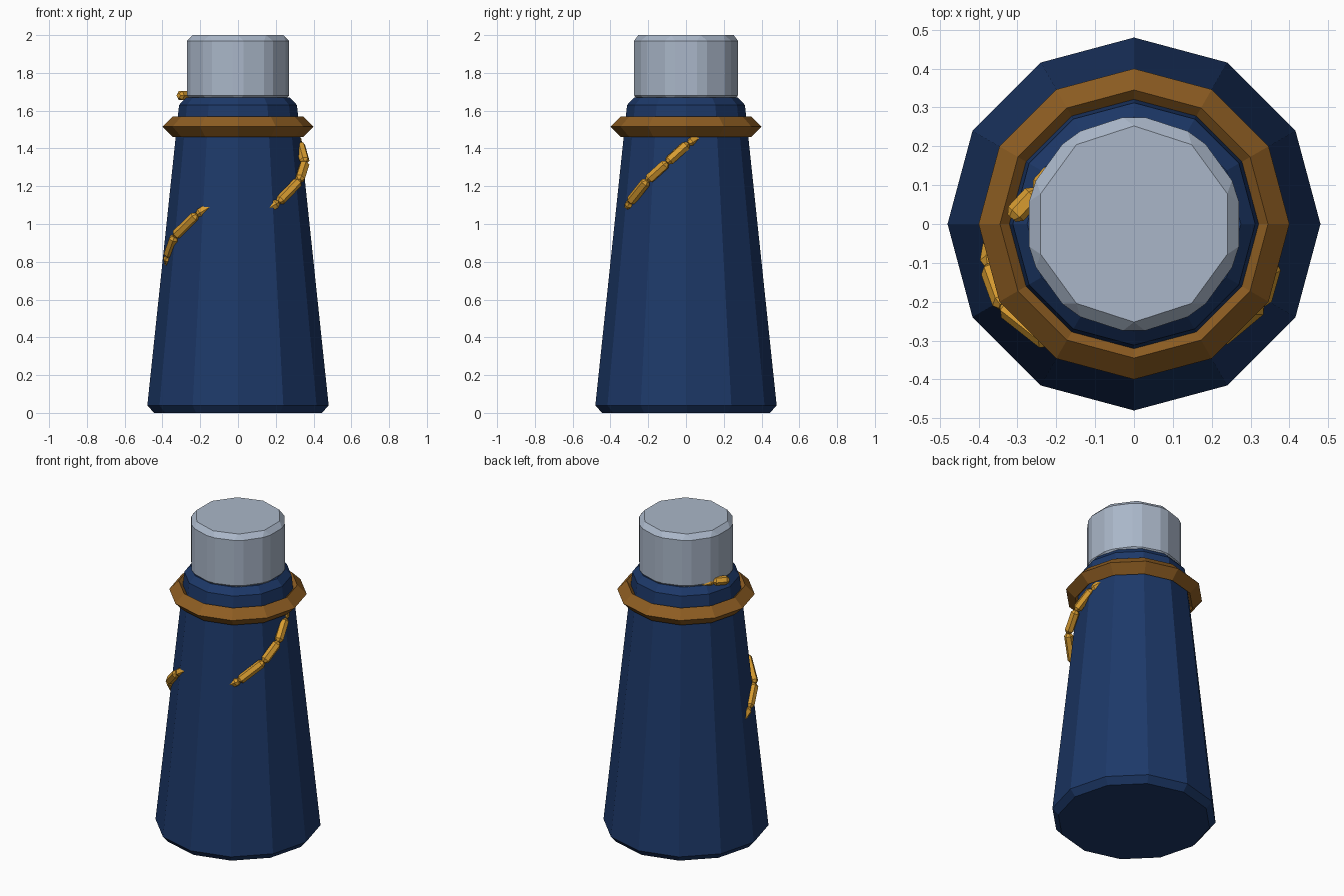
import bpy
import bmesh
from math import pi, sin, cos
from mathutils import Vector, Matrix

cube = bpy.data.objects.get("Cube")
if cube:
    bpy.data.objects.remove(cube, do_unlink=True)


def material(name, rgb):
    mat = bpy.data.materials.new(name)
    mat.use_nodes = True
    color = (*rgb, 1)
    mat.diffuse_color = color
    mat.node_tree.nodes["Principled BSDF"].inputs["Base Color"].default_value = color
    return mat


def finish(bm, name, mat):
    bmesh.ops.recalc_face_normals(bm, faces=bm.faces)
    mesh = bpy.data.meshes.new(name)
    bm.to_mesh(mesh)
    bm.free()
    mesh.materials.append(mat)
    obj = bpy.data.objects.new(name, mesh)
    bpy.context.collection.objects.link(obj)
    return obj


def lathe(name, profile, sides, mat, closed=False):
    """Spin (radius, z) points around z; a vertex always lies on the y axis."""
    bm = bmesh.new()
    rings = []
    for r, z in profile:
        angles = [pi / 2 + 2 * pi * i / sides for i in range(sides)]
        rings.append([bm.verts.new((r * cos(a), r * sin(a), z)) for a in angles])
    pairs = list(zip(rings, rings[1:]))
    if closed:
        pairs.append((rings[-1], rings[0]))
    else:
        bm.faces.new(rings[0])
        bm.faces.new(rings[-1])
    for low, high in pairs:
        for i in range(sides):
            j = (i + 1) % sides
            bm.faces.new((low[i], low[j], high[j], high[i]))
    return finish(bm, name, mat)


navy = material("navy", (0.012, 0.04, 0.14))
steel = material("steel", (0.40, 0.47, 0.58))
bronze = material("bronze", (0.27, 0.11, 0.016))
gold = material("gold", (0.68, 0.33, 0.03))

# Tapered bottle body with chamfered rims
lathe("bottle_body", [(0.445, 0), (0.48, 0.04), (0.312, 1.63), (0.275, 1.67)], 12, navy)

# Collar with a diamond cross-section
lathe("collar_ring", [(0.40, 1.515), (0.345, 1.57), (0.29, 1.515), (0.345, 1.46)],
      12, bronze, closed=True)

# Ten-sided cap, all edges chamfered
cap = lathe("cap", [(0.284, 1.65), (0.284, 2.0)], 10, steel)
bevel = cap.modifiers.new("chamfer", "BEVEL")
bevel.width = 0.03
bevel.segments = 1
bevel.limit_method = "ANGLE"
bevel.angle_limit = 0.3

# Winding cord of chamfered links that dips in and out of the body
path = [Vector(p) for p in (
    (-0.35, 0.02, 0.73), (-0.372, -0.11, 0.83), (-0.335, -0.212, 0.935),
    (-0.217, -0.305, 1.05), (-0.10, -0.30, 1.12), (0.09, -0.30, 1.04),
    (0.215, -0.297, 1.115), (0.325, -0.205, 1.23), (0.355, -0.10, 1.325),
    (0.327, 0.01, 1.425), (0.20, 0.16, 1.53), (0, 0.22, 1.62),
    (-0.20, 0.14, 1.67), (-0.25, 0.085, 1.68), (-0.315, 0.015, 1.68))]
bm = bmesh.new()
for a, b in zip(path, path[1:]):
    axis = b - a
    turn = Matrix.Translation(a) @ axis.to_track_quat("Z", "Y").to_matrix().to_4x4()
    length = axis.length
    rings = []
    for r, t in ((0.014, 0), (0.027, 0.016), (0.027, length - 0.016), (0.014, length)):
        rings.append([bm.verts.new(turn @ Vector((r * cos(k * pi / 3), r * sin(k * pi / 3), t)))
                      for k in range(6)])
    bm.faces.new(rings[0])
    bm.faces.new(rings[-1])
    for low, high in zip(rings, rings[1:]):
        for i in range(6):
            j = (i + 1) % 6
            bm.faces.new((low[i], low[j], high[j], high[i]))
finish(bm, "winding_cord", gold)
